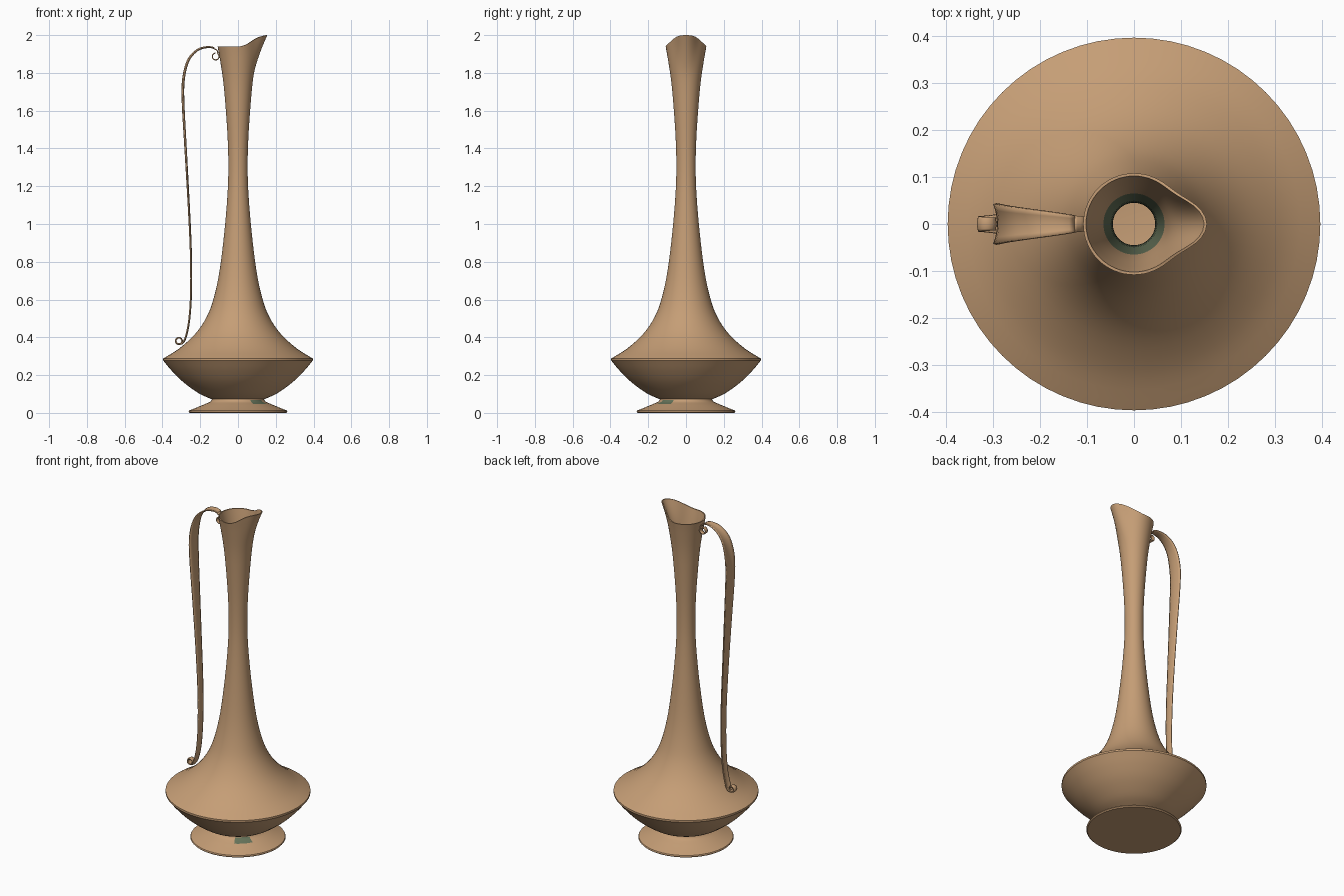
import bpy, bmesh, math
from mathutils import Vector

cube = bpy.data.objects.get("Cube")
if cube:
    bpy.data.objects.remove(cube, do_unlink=True)

SEGMENTS = 64


def make_material(name, colour):
    mat = bpy.data.materials.new(name)
    mat.use_nodes = True
    mat.diffuse_color = (*colour, 1)
    bsdf = next(n for n in mat.node_tree.nodes if n.type == "BSDF_PRINCIPLED")
    bsdf.inputs["Base Color"].default_value = (*colour, 1)
    return mat


clay = make_material("warm_tan", (0.56, 0.34, 0.18))
patina = make_material("dull_green", (0.13, 0.17, 0.10))


def smooth_path(points, steps=4):
    """Catmull-Rom curve through the points."""
    pts = [Vector(p) for p in points]
    pts = [2 * pts[0] - pts[1]] + pts + [2 * pts[-1] - pts[-2]]
    out = []
    for a, b, c, d in zip(pts, pts[1:], pts[2:], pts[3:]):
        for i in range(steps):
            t = i / steps
            out.append(0.5 * (2 * b + (c - a) * t + (2 * a - 5 * b + 4 * c - d) * t * t
                              + (3 * b - a - 3 * c + d) * t ** 3))
    return out + [pts[-2]]


def finish(bm, name, is_green=None):
    bmesh.ops.remove_doubles(bm, verts=bm.verts, dist=0.0001)
    bmesh.ops.recalc_face_normals(bm, faces=bm.faces)
    if is_green:
        for face in bm.faces:
            face.material_index = int(is_green(face))
    mesh = bpy.data.meshes.new(name)
    bm.to_mesh(mesh)
    bm.free()
    mesh.materials.append(clay)
    mesh.materials.append(patina)
    obj = bpy.data.objects.new(name, mesh)
    bpy.context.collection.objects.link(obj)
    bpy.ops.object.select_all(action="DESELECT")
    bpy.context.view_layer.objects.active = obj
    obj.select_set(True)
    bpy.ops.object.shade_smooth_by_angle(angle=math.radians(35))
    return obj


def skin(bm, rows, closed):
    """Bridge successive rows of points with quads."""
    grid = [[bm.verts.new(p) for p in row] for row in rows]
    for lower, upper in zip(grid, grid[1:]):
        n = len(lower)
        for i in range(n if closed else n - 1):
            j = (i + 1) % n
            bm.faces.new((lower[i], lower[j], upper[j], upper[i]))


def lathe(profile, warp=lambda r, z, a: (r, z)):
    bm = bmesh.new()
    rows = []
    for r0, z0 in profile:
        row = []
        for i in range(SEGMENTS):
            a = math.tau * i / SEGMENTS
            r, z = warp(r0, z0, a)
            row.append((r * math.cos(a), r * math.sin(a), z))
        rows.append(row)
    skin(bm, rows, True)
    return bm


# Foot, with a patch on its front left slope
slope = smooth_path([(0.258, 0.013), (0.215, 0.03), (0.177, 0.046), (0.145, 0.06), (0.138, 0.075)], 2)
foot_profile = [(0, 0), (0.255, 0), (0.261, 0.006)] + [tuple(p) for p in slope] + [(0, 0.078)]


def foot_patch(face):
    c = face.calc_center_median()
    radius = c.xy.length
    turn = abs(math.atan2(c.y, c.x) + math.pi / 4)
    return c.z > 0.04 and 0.142 < radius < 0.18 and turn < 0.29


finish(lathe(foot_profile), "foot", foot_patch)

# Body and neck, outer wall then inner wall
belly = smooth_path([(0.135, 0.072), (0.15, 0.077), (0.21, 0.105), (0.29, 0.163),
                     (0.35, 0.222), (0.396, 0.277)])
neck = smooth_path([(0.396, 0.288), (0.31, 0.342), (0.225, 0.42), (0.165, 0.51), (0.128, 0.61),
                    (0.098, 0.75), (0.073, 0.95), (0.056, 1.15), (0.051, 1.3), (0.055, 1.46),
                    (0.068, 1.65), (0.08, 1.77), (0.097, 1.88), (0.108, 1.94)])
wall = 0.006
outer = [tuple(p) for p in belly + neck]
inner = [(r - wall, z) for r, z in reversed(outer) if z > 0.09]
body_profile = [(0, 0.072)] + outer + inner + [(0, 0.09)]


def spout(r, z, a):
    """Pull the lip out and up into a pouring point on the left."""
    lift = max(0, (z - 1.78) / 0.16) ** 2
    c = max(0, math.cos(a))
    return r + 0.047 * lift * c ** 10, z + 0.06 * lift * c * c


def neck_lining(face):
    c = face.calc_center_median()
    inward = face.normal.x * c.x + face.normal.y * c.y < 0
    return inward and 1.2 < c.z < 1.7


finish(lathe(body_profile, spout), "body", neck_lining)


# Handle: a dished strap with a curl at each end, given as x, z, half width
def curl(cx, cz, start, width):
    return [(cx + 0.018 * math.cos(start - t * 0.5), cz + 0.018 * math.sin(start - t * 0.5),
             width * (1 - 0.03 * t)) for t in range(12)]


strap = [(-0.128, 1.929, 0.018), (-0.165, 1.934, 0.024), (-0.215, 1.917, 0.031),
         (-0.26, 1.865, 0.038), (-0.284, 1.77, 0.043), (-0.287, 1.65, 0.042),
         (-0.274, 1.4, 0.035), (-0.258, 1.1, 0.028), (-0.247, 0.85, 0.025),
         (-0.246, 0.65, 0.023), (-0.255, 0.5, 0.022), (-0.272, 0.41, 0.022),
         (-0.29, 0.37, 0.02)]
top_curl = curl(-0.118, 1.885, math.radians(60), 0.014)
bottom_curl = curl(-0.313, 0.381, math.radians(-90), 0.017)
path = smooth_path(list(reversed(top_curl)) + strap + bottom_curl, 3)
rows = []
for i, p in enumerate(path):
    before, after = path[max(i - 1, 0)], path[min(i + 1, len(path) - 1)]
    along = Vector((after.x - before.x, 0, after.y - before.y)).normalized()
    side = Vector((along.z, 0, -along.x))
    row = []
    for k in range(-3, 4):
        u = k / 3
        row.append(Vector((p.x, u * p.z, p.y)) + side * (0.2 * p.z * u * u))
    rows.append(row)

# The upper curl turns the other way round, so join its path from the lip
lip_start = len(top_curl) * 3
rows = rows[lip_start:]
bm = bmesh.new()
skin(bm, rows, False)
handle = finish(bm, "handle")

# Upper curl, meeting the strap beside the lip
curl_path = smooth_path([strap[0], (-0.11, 1.918, 0.016)] + curl(-0.118, 1.887, math.radians(50), 0.014), 3)
bm = bmesh.new()
skin(bm, [[(p.x, u * p.z, p.y) for u in (-1, 0, 1)] for p in curl_path], False)
scroll = finish(bm, "handle_curl")

for obj in (handle, scroll):
    thick = obj.modifiers.new("thickness", "SOLIDIFY")
    thick.thickness = 0.006
    thick.offset = 0
